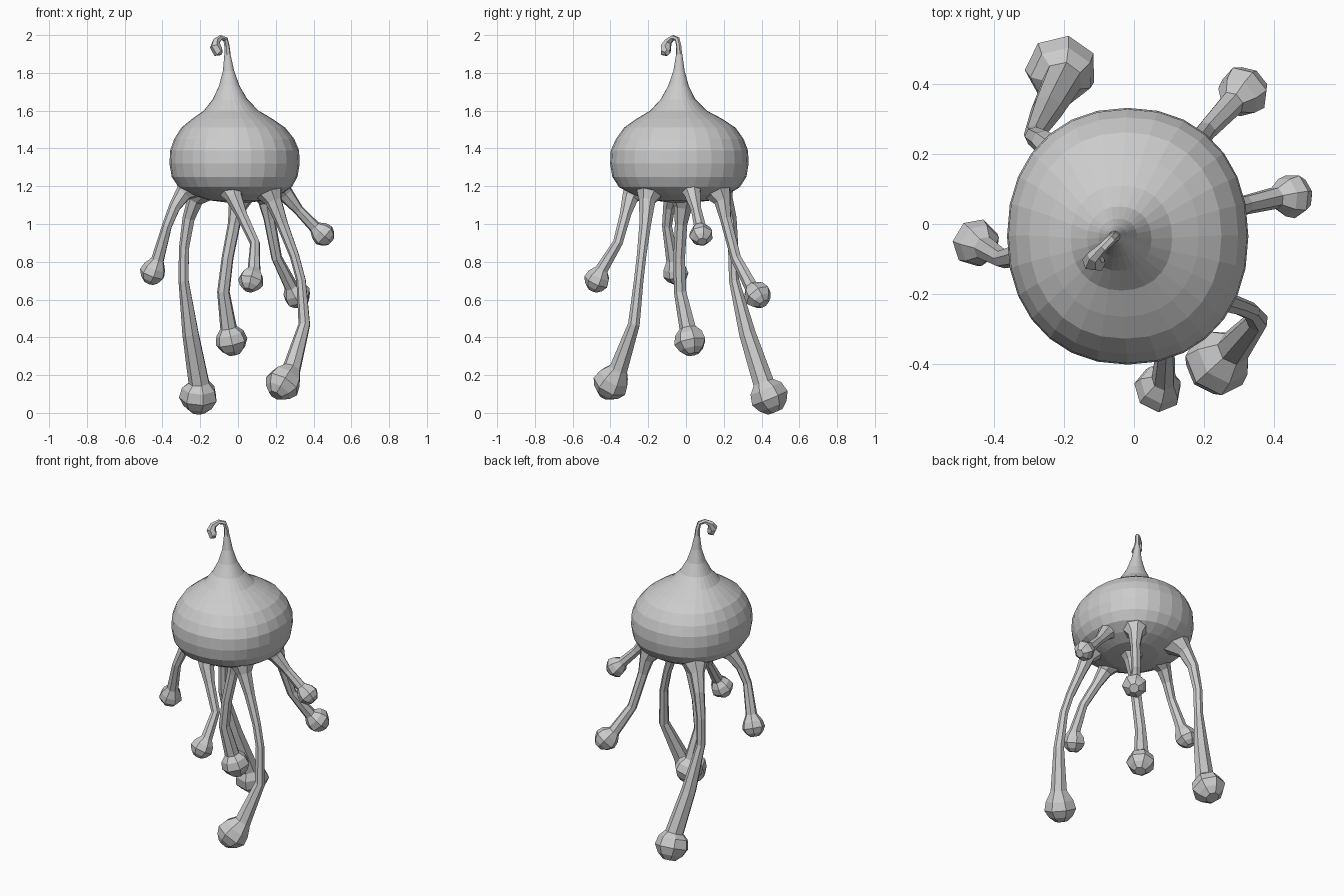
import bpy, bmesh, math
from mathutils import Vector


def skin(name, rings):
    """Join rings of points into a closed flat-faced tube with capped ends."""
    bm = bmesh.new()
    loops = [[bm.verts.new(p) for p in ring] for ring in rings]
    n = len(loops[0])
    for a, b in zip(loops, loops[1:]):
        for i in range(n):
            j = (i + 1) % n
            bm.faces.new((a[i], a[j], b[j], b[i]))
    bm.faces.new(loops[0][::-1])
    bm.faces.new(loops[-1])
    bmesh.ops.recalc_face_normals(bm, faces=bm.faces)
    mesh = bpy.data.meshes.new(name)
    bm.to_mesh(mesh)
    bm.free()
    obj = bpy.data.objects.new(name, mesh)
    bpy.context.collection.objects.link(obj)
    return obj


def tube(name, path, sides):
    """Sweep a polygon along (x, y, z, radius) points without twisting."""
    pts = [Vector(p[:3]) for p in path]
    rings, side = [], Vector((1, 0.3, 0))
    for k, p in enumerate(pts):
        before, after = pts[max(k - 1, 0)], pts[min(k + 1, len(pts) - 1)]
        t = ((after - p).normalized() + (p - before).normalized()).normalized()
        side = (side - t * side.dot(t)).normalized()
        other = t.cross(side)
        rings.append([p + path[k][3] * (side * math.cos(a) + other * math.sin(a))
                      for a in (math.tau * i / sides for i in range(sides))])
    return skin(name, rings)


def tentacle(name, path, ball, ball_radius):
    """Tapered limb that ends in a faceted ball."""
    c, r = Vector(ball), ball_radius
    d = (c - Vector(path[-1][:3])).normalized()
    knob = [(*(c + d * r * s), r * w) for s, w in
            ((-0.42, 0.92), (0.15, 1.06), (0.62, 0.8), (0.95, 0.42))]
    return tube(name, path + knob, 7)


# Bulb body: centre x, centre y, height, half width, half depth
profile = [
    (0.00, -0.02, 1.115, 0.07, 0.07), (0.00, -0.02, 1.125, 0.15, 0.16),
    (-0.01, -0.03, 1.155, 0.235, 0.25), (-0.015, -0.035, 1.195, 0.30, 0.32),
    (-0.018, -0.035, 1.25, 0.333, 0.355), (-0.018, -0.035, 1.32, 0.345, 0.367),
    (-0.018, -0.035, 1.39, 0.341, 0.363), (-0.02, -0.033, 1.45, 0.318, 0.338),
    (-0.025, -0.033, 1.51, 0.275, 0.295), (-0.03, -0.035, 1.555, 0.215, 0.23),
    (-0.036, -0.04, 1.60, 0.145, 0.15), (-0.042, -0.042, 1.66, 0.092, 0.092),
    (-0.046, -0.04, 1.73, 0.055, 0.055), (-0.05, -0.037, 1.81, 0.030, 0.030),
    (-0.056, -0.036, 1.90, 0.016, 0.016)]


def squircle(v):
    return math.copysign(abs(v) ** 0.92, v)


skin("body", [[(x + rx * squircle(math.cos(a)), y + ry * squircle(math.sin(a)), z)
               for a in (math.tau * i / 28 for i in range(28))]
              for x, y, z, rx, ry in profile])

# Curled tip of the stalk
tube("curled_tip", [
    (-0.053, -0.036, 1.86, 0.019), (-0.058, -0.038, 1.94, 0.014),
    (-0.066, -0.046, 1.978, 0.014), (-0.09, -0.068, 1.987, 0.014),
    (-0.115, -0.092, 1.968, 0.020), (-0.12, -0.106, 1.94, 0.029),
    (-0.105, -0.107, 1.912, 0.030), (-0.09, -0.098, 1.908, 0.016)], 6)

# Dangling tentacles
tentacle("left_tentacle", [
    (-0.22, -0.06, 1.22, 0.09), (-0.29, -0.07, 1.16, 0.045), (-0.335, -0.09, 1.09, 0.032),
    (-0.375, -0.10, 0.99, 0.027), (-0.425, -0.07, 0.81, 0.035)],
    (-0.45, -0.055, 0.745), 0.066)
tentacle("back_left_tentacle", [
    (-0.17, 0.16, 1.21, 0.10), (-0.225, 0.205, 1.13, 0.045), (-0.26, 0.235, 1.03, 0.034),
    (-0.285, 0.25, 0.87, 0.028), (-0.287, 0.255, 0.70, 0.028),
    (-0.25, 0.325, 0.42, 0.045), (-0.205, 0.41, 0.16, 0.057)],
    (-0.208, 0.438, 0.092), 0.098)
tentacle("middle_tentacle", [
    (0.01, -0.01, 1.17, 0.10), (0.0, -0.015, 1.09, 0.05), (-0.02, -0.025, 1.0, 0.034),
    (-0.055, -0.035, 0.82, 0.032), (-0.077, -0.03, 0.64, 0.034),
    (-0.05, 0.01, 0.45, 0.045)],
    (-0.035, 0.022, 0.385), 0.082)
tentacle("front_tentacle", [
    (-0.04, -0.24, 1.21, 0.09), (-0.02, -0.295, 1.14, 0.045), (0.02, -0.32, 1.05, 0.031),
    (0.09, -0.36, 0.90, 0.027), (0.085, -0.445, 0.76, 0.035)],
    (0.07, -0.47, 0.705), 0.066)
tentacle("back_right_tentacle", [
    (0.12, 0.15, 1.21, 0.10), (0.15, 0.195, 1.12, 0.045), (0.165, 0.21, 1.03, 0.031),
    (0.205, 0.265, 0.82, 0.029), (0.28, 0.345, 0.67, 0.037)],
    (0.312, 0.378, 0.625), 0.071)
tentacle("front_right_tentacle", [
    (0.15, -0.18, 1.21, 0.10), (0.19, -0.205, 1.12, 0.045), (0.235, -0.215, 1.0, 0.032),
    (0.30, -0.235, 0.83, 0.026), (0.335, -0.25, 0.70, 0.026),
    (0.352, -0.275, 0.47, 0.032), (0.285, -0.355, 0.235, 0.050)],
    (0.24, -0.395, 0.16), 0.092)
tentacle("right_tentacle", [
    (0.20, 0.02, 1.22, 0.08), (0.25, 0.035, 1.16, 0.045), (0.32, 0.055, 1.075, 0.028),
    (0.405, 0.075, 0.985, 0.032)],
    (0.45, 0.08, 0.945), 0.061)
